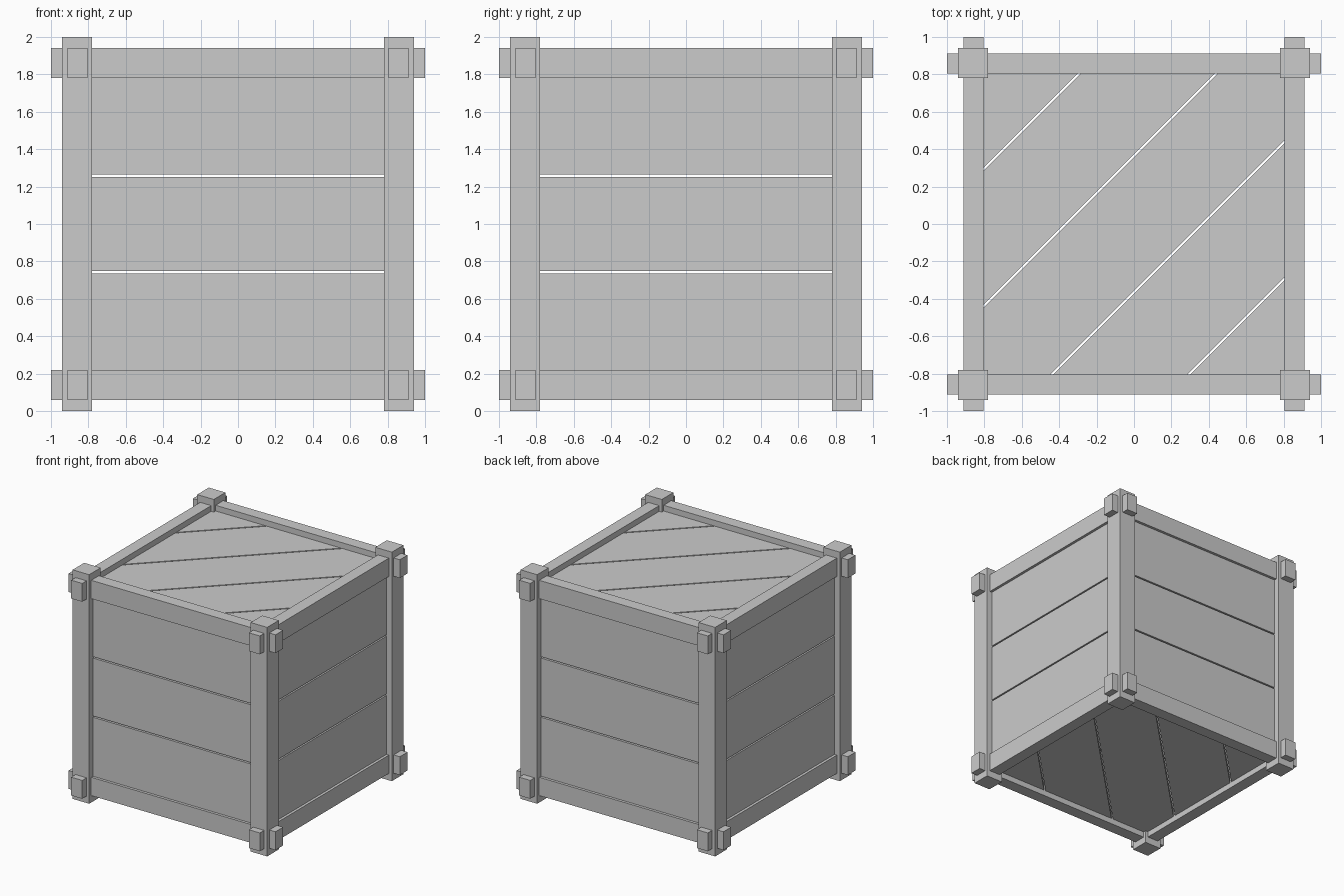
import bpy, bmesh
from mathutils import Matrix, Vector

if "Cube" in bpy.data.objects:
    bpy.data.objects.remove(bpy.data.objects["Cube"])

GAP, PITCH, T = 0.012, 0.517, 0.06   # plank gap, spacing, thickness


def finish(name, bm):
    me = bpy.data.meshes.new(name)
    bm.to_mesh(me)
    bm.free()
    ob = bpy.data.objects.new(name, me)
    bpy.context.collection.objects.link(ob)
    return ob


def box_bm(center, size):
    bm = bmesh.new()
    m = Matrix.Translation(center) @ Matrix.Diagonal((*size, 1))
    bmesh.ops.create_cube(bm, size=1, matrix=m)
    return bm


def box(name, center, size):
    return finish(name, box_bm(center, size))


def keep_side(bm, co, normal):
    """Cut away everything in front of the plane and cap the cut."""
    geom = bm.verts[:] + bm.edges[:] + bm.faces[:]
    cut = bmesh.ops.bisect_plane(bm, geom=geom, plane_co=co,
                                 plane_no=normal, clear_outer=True)
    edges = [e for e in cut["geom_cut"] if isinstance(e, bmesh.types.BMEdge)]
    if edges:
        bmesh.ops.contextual_create(bm, geom=edges)
    bmesh.ops.recalc_face_normals(bm, faces=bm.faces)


# corner posts
for x in (-0.86, 0.86):
    for y in (-0.86, 0.86):
        box("corner_post", (x, y, 1), (0.16, 0.16, 2))

for s in (-1, 1):
    # rails whose ends poke through the posts
    for z in (0.14, 1.86):
        box("rail_x", (0, s * 0.858, z), (2, 0.106, 0.16))
        box("rail_y", (s * 0.858, 0, z), (0.106, 2, 0.16))
    # horizontal wall planks
    for i in (-1, 0, 1):
        z, h = 1 + i * PITCH, PITCH - GAP
        if i:                     # outer planks meet the rails
            z, h = z + i * 0.005, h + 0.01
        box("wall_plank_x", (0, s * 0.858, z), (1.57, T, h))
        box("wall_plank_y", (s * 0.858, 0, z), (T, 1.57, h))

# diagonal planks of lid and base
across = Vector((-1, 1, 0)).normalized()
for name, z in (("lid_plank", 1.86), ("base_plank", 0.14)):
    for i in range(-2, 3):
        bm = box_bm((0, 0, z), (1.612, 1.612, T))
        for s in (-1, 1):
            if abs(i + s) <= 2:
                edge = i * PITCH + s * (PITCH - GAP) / 2
                keep_side(bm, across * edge, across * s)
        finish(name, bm)
